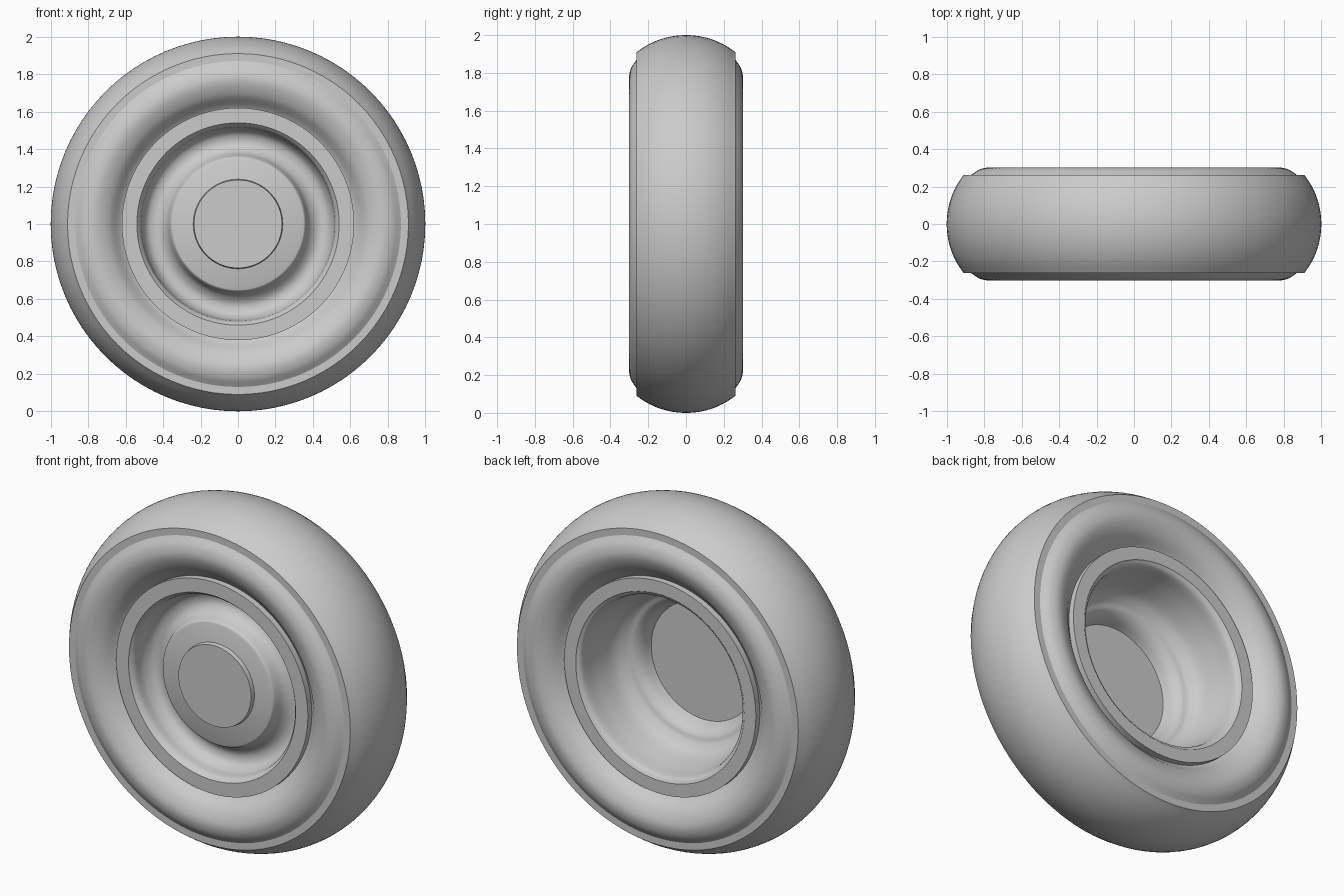
import bpy, bmesh, math
from mathutils import Vector

if "Cube" in bpy.data.objects:
    bpy.data.objects.remove(bpy.data.objects["Cube"], do_unlink=True)

SEGMENTS = 96

grey = bpy.data.materials.new("plain grey")
grey.use_nodes = True
grey.diffuse_color = (0.6, 0.6, 0.6, 1)
grey.node_tree.nodes["Principled BSDF"].inputs["Base Color"].default_value = (0.6, 0.6, 0.6, 1)


def smooth_span(points, steps=6):
    """Rounded curve through (radius, y) points."""
    p = [Vector(q) for q in points]
    if len(p) == 2:
        return p
    p = [2 * p[0] - p[1]] + p + [2 * p[-1] - p[-2]]
    out = []
    for a, b, c, d in zip(p, p[1:], p[2:], p[3:]):
        for i in range(steps):
            t = i / steps
            out.append(0.5 * (2 * b + (c - a) * t + (2 * a - 5 * b + 4 * c - d) * t ** 2
                              + (3 * b - a - 3 * c + d) * t ** 3))
    return out + [p[-2]]


def lathe(name, spans, closed=False):
    """Turn rounded spans, joined by crisp corners, about the y axis at z = 1."""
    profile = []
    for span in spans:
        for q in smooth_span(span):
            if not profile or (q - profile[-1]).length > 1e-5:
                profile.append(q)
    if closed and (profile[0] - profile[-1]).length < 1e-5:
        profile.pop()
    bm = bmesh.new()
    verts = [bm.verts.new((max(r, 0), y, 0)) for r, y in profile]
    edges = [bm.edges.new(pair) for pair in zip(verts, verts[1:])]
    if closed:
        edges.append(bm.edges.new((verts[-1], verts[0])))
    bmesh.ops.spin(bm, geom=verts + edges, cent=(0, 0, 0), axis=(0, 1, 0),
                   angle=math.tau, steps=SEGMENTS)
    bmesh.ops.remove_doubles(bm, verts=bm.verts, dist=1e-4)
    bmesh.ops.recalc_face_normals(bm, faces=bm.faces)
    mesh = bpy.data.meshes.new(name)
    bm.to_mesh(mesh)
    bm.free()
    mesh.materials.append(grey)
    obj = bpy.data.objects.new(name, mesh)
    obj.location.z = 1
    bpy.context.collection.objects.link(obj)
    bpy.ops.object.select_all(action="DESELECT")
    obj.select_set(True)
    bpy.context.view_layer.objects.active = obj
    bpy.ops.object.shade_smooth_by_angle(angle=math.radians(30))


def flip(points):
    return [(r, -y) for r, y in reversed(points)]


# Tyre: domed tread, flat shoulder ledge, bulging sidewalls
bulge = 0.426
half = math.asin(0.262 / bulge)
tread = [(1 - bulge + bulge * math.cos(a), bulge * math.sin(a))
         for a in (half * i / 4 for i in range(-4, 5))]
ledge = [(0.87, -0.262), (0.91, -0.262)]
sidewall = [(0.6, -0.19), (0.635, -0.215), (0.69, -0.27), (0.76, -0.3), (0.82, -0.293), (0.87, -0.262)]
lathe("tyre", [sidewall, ledge, tread, flip(ledge), flip(sidewall),
               [(0.6, 0.19), (0.6, -0.19)]], closed=True)

# Wheel rim: front dish with raised hub, outer barrel, hollow back
hub_face = [(0, -0.19), (0.345, -0.19)]
dish = [(0.345, -0.19), (0.36, -0.18), (0.385, -0.125), (0.43, -0.095), (0.48, -0.105),
        (0.51, -0.15), (0.52, -0.21), (0.54, -0.24)]
front_lip = [(0.54, -0.24), (0.62, -0.24)]
barrel = [(0.62, -0.24), (0.62, 0.24)]
back_lip = [(0.62, 0.24), (0.545, 0.24)]
hollow = [(0.545, 0.24), (0.52, 0.215), (0.505, 0.12), (0.475, 0), (0.43, -0.055),
          (0.39, -0.075), (0.36, -0.11), (0.34, -0.165)]
hub_back = [(0.34, -0.165), (0, -0.165)]
lathe("wheel_rim", [hub_face, dish, front_lip, barrel, back_lip, hollow, hub_back])

# Round cap standing slightly proud of the hub
lathe("hub_cap", [[(0, -0.215), (0.235, -0.215)], [(0.235, -0.215), (0.24, -0.185)],
                  [(0.24, -0.185), (0, -0.185)]])
